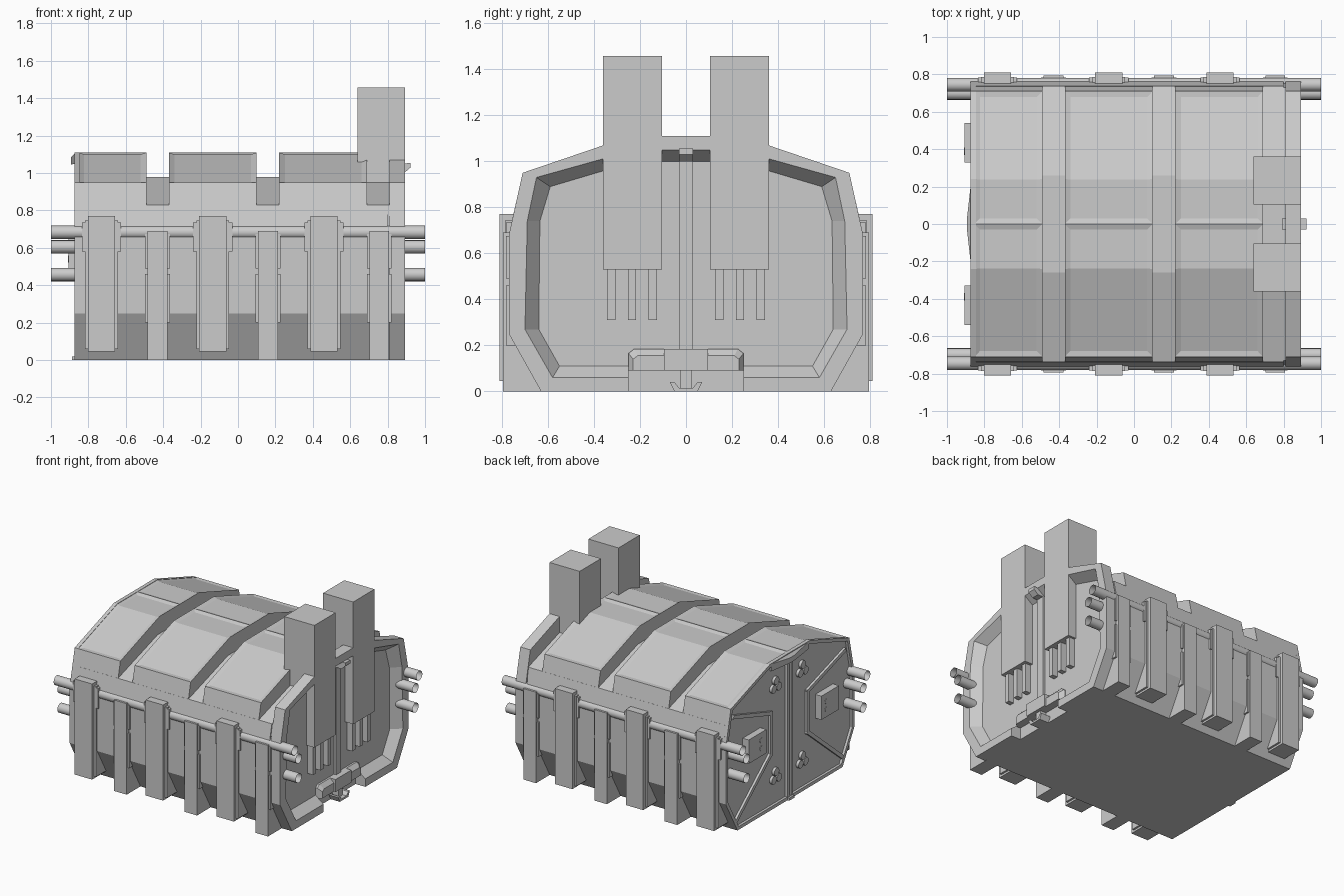
import bpy, bmesh, math
from mathutils import Vector, Matrix

if "Cube" in bpy.data.objects:
    bpy.data.objects.remove(bpy.data.objects["Cube"])


def finish(name, bm):
    bmesh.ops.recalc_face_normals(bm, faces=bm.faces)
    me = bpy.data.meshes.new(name)
    bm.to_mesh(me)
    bm.free()
    ob = bpy.data.objects.new(name, me)
    bpy.context.collection.objects.link(ob)
    return ob


def sym(half):
    """Closed yz outline from its +y half, listed bottom to top."""
    return half + [(-y, z) for y, z in reversed(half) if y > 0]


def loft(name, rings):
    """Capped skin through (x, yz outline) rings."""
    bm = bmesh.new()
    loops = [[bm.verts.new((x, y, z)) for y, z in pts] for x, pts in rings]
    for a, b in zip(loops, loops[1:]):
        for i in range(len(a)):
            j = (i + 1) % len(a)
            bm.faces.new((a[i], a[j], b[j], b[i]))
    bm.faces.new(loops[0])
    bm.faces.new(loops[-1])
    return finish(name, bm)


def prism(name, pts, x0, x1):
    return loft(name, [(x0, pts), (x1, pts)])


def box(name, x, y, z):
    y = sorted(y)
    return prism(name, [(y[0], z[0]), (y[1], z[0]), (y[1], z[1]), (y[0], z[1])], *x)


def bar(name, p, q, w, x0, x1):
    p, q = Vector(p), Vector(q)
    d = (q - p).normalized() * w / 2
    n = Vector((-d.y, d.x))
    return prism(name, [tuple(v) for v in (p - d + n, q + d + n, q + d - n, p - d - n)], x0, x1)


def rod(name, x0, x1, y, z, r, seg, caps):
    bm = bmesh.new()
    m = Matrix.Translation(((x0 + x1) / 2, y, z)) @ Matrix.Rotation(math.pi / 2, 4, 'Y')
    bmesh.ops.create_cone(bm, cap_ends=caps, segments=seg, radius1=r, radius2=r,
                          depth=abs(x1 - x0), matrix=m)
    for f in bm.faces:
        f.smooth = len(f.verts) == 4
    for e in bm.edges:
        e.smooth = not any(len(f.verts) > 4 for f in e.link_faces)
    return finish(name, bm)


def cut(ob, cutter):
    m = ob.modifiers.new("cut", 'BOOLEAN')
    m.operation, m.object, m.solver = 'DIFFERENCE', cutter, 'EXACT'
    cutter.hide_render = True
    cutter.hide_viewport = True


# Core shell
core = prism("core_shell", sym([(0.63, 0), (0.77, 0.25), (0.77, 0.68), (0.737, 0.83), (0.26, 0.98)]), -0.853, 0.80)

# Raised roof plates, each half with a slightly sunken panel
plate = sym([(0.25, 0.93), (0.743, 0.80), (0.71, 0.95), (0.24, 1.11), (0, 1.11)])
for x0, x1 in ((-0.853, -0.49), (-0.37, 0.10), (0.22, 0.69)):
    ob = prism("roof_plate", plate, x0, x1)
    bm = bmesh.new()
    bm.from_mesh(ob.data)
    for s in (1, -1):
        bm.normal_update()
        top = [f for f in bm.faces if f.normal.z > 0.9 and f.calc_area() > 0.05
               and f.calc_center_median().y * s > 0]
        bmesh.ops.inset_region(bm, faces=top, thickness=0.03, depth=-0.01, use_even_offset=True)
    bm.to_mesh(ob.data)
    bm.free()

# Right end rim with a chamfered recess
outer = sym([(0.63, 0), (0.77, 0.25), (0.77, 0.68), (0.71, 0.95), (0.24, 1.11)])
lip = sym([(0.58, 0.06), (0.70, 0.27), (0.69, 0.74), (0.65, 0.93), (0.22, 1.05)])
inner = sym([(0.55, 0.11), (0.64, 0.27), (0.635, 0.74), (0.59, 0.89), (0.22, 1.0)])
rim = loft("end_rim", [(0.809, outer), (0.893, outer), (0.893, lip), (0.825, inner)])
prism("rim_backing", sym([(0.62, 0), (0.76, 0.25), (0.76, 0.68), (0.73, 0.83), (0.26, 0.98)]), 0.79, 0.812)
cut(rim, box("rim_cutter", (0.80, 0.95), (-0.25, 0.25), (-0.1, 0.12)))

# Chimneys and the pipes below them
for s in (1, -1):
    box("chimney", (0.64, 0.893), (s * 0.105, s * 0.36), (0.53, 1.457))
    for d in (-0.09, 0, 0.09):
        y = s * 0.235 + d
        box("chimney_vent", (0.79, 0.87), (y - 0.018, y + 0.018), (0.31, 0.54))

# Centre seam, top latch and hitch on the right end
box("end_seam", (0.79, 0.845), (-0.03, 0.03), (0.15, 1.02))
latch = [(-0.03, 1.0), (0.03, 1.0), (0.03, 1.05), (-0.03, 1.05)]
tip = [(-0.03, 1.03), (0.03, 1.03), (0.03, 1.055), (-0.03, 1.055)]
loft("end_latch", [(0.82, latch), (0.888, latch), (0.923, tip)])
hood = sym([(0.25, 0.09), (0.25, 0.165), (0.225, 0.185)])
hood_front = sym([(0.23, 0.09), (0.23, 0.14), (0.21, 0.155)])
loft("hitch_hood", [(0.79, hood), (0.84, hood), (0.87, hood_front)])
box("hitch_block", (0.79, 0.885), (-0.095, 0.095), (0.09, 0.185))
box("hitch_stem", (0.76, 0.86), (-0.025, 0.025), (0.0, 0.10))
prism("hitch_cup", sym([(0.05, 0.0), (0.07, 0.04), (0.05, 0.04), (0.03, 0.015)]), 0.76, 0.89)

# Side ribs, flanges and pipes
for s in (1, -1):
    for x in (-0.73, -0.135, 0.46):
        box("wide_rib", (x - 0.073, x + 0.073), (s * 0.62, s * 0.81), (0.045, 0.77))
        box("wide_rib_flange", (x - 0.088, x + 0.088), (s * 0.62, s * 0.785), (0.06, 0.745))
        box("wide_rib_clamp", (x - 0.105, x + 0.105), (s * 0.70, s * 0.782), (0.58, 0.735))
    for x in (-0.43, 0.16, 0.755):
        box("narrow_rib", (x - 0.053, x + 0.053), (s * 0.60, s * 0.795), (0.0, 0.69))
        for z in ((0.20, 0.46), (0.49, 0.675)):
            box("narrow_rib_flange", (x - 0.066, x + 0.066), (s * 0.70, s * 0.782), z)
    for y, z in ((0.745, 0.683), (0.70, 0.605), (0.70, 0.457)):
        rod("side_pipe", -1, 1, s * y, z, 0.036, 16, False)

# Left end: thin rim, centre ridge, framed recesses, boxes and bolts
thin = sym([(0.615, 0.025), (0.745, 0.257), (0.745, 0.675), (0.688, 0.932), (0.235, 1.085)])
loft("left_rim", [(-0.845, outer), (-0.873, outer), (-0.873, thin), (-0.854, thin)])
for y in (-0.02, 0.02):
    box("end_ridge", (-0.85, -0.873), (y - 0.011, y + 0.011), (0.01, 1.09))
flap = sym([(0.22, 1.05), (0.22, 1.105)])
flap_edge = sym([(0.03, 1.045), (0.03, 1.085)])
loft("end_top_flap", [(-0.86, flap), (-0.872, flap), (-0.893, flap_edge)])
box("end_foot", (-0.86, -0.888), (-0.03, 0.03), (0.0, 0.02))
for s in (1, -1):
    trap = [(0.22, 0.42), (0.64, 0.07), (0.72, 0.26), (0.72, 0.68), (0.66, 0.87), (0.22, 0.73)]
    trap = [(s * y, z) for y, z in trap]
    cut(core, prism("panel_cutter", trap, -0.95, -0.825))
    for p, q in ((trap[0], trap[1]), (trap[5], trap[0]), (trap[4], trap[5])):
        bar("panel_frame", p, q, 0.028, -0.83, -0.872)
    box("lock_box", (-0.82, -0.905), (s * 0.33, s * 0.54), (0.48, 0.66))
    for z in (0.54, 0.60):
        rod("lock_stud", -0.90, -0.908, s * 0.39, z, 0.02, 10, True)
    for z in (0.92, 0.23):
        for k in range(3):
            a = math.pi / 2 + k * math.tau / 3
            rod("end_bolt", -0.84, -0.875, s * 0.16 + 0.036 * math.cos(a),
                z + 0.036 * math.sin(a), 0.03, 12, True)
